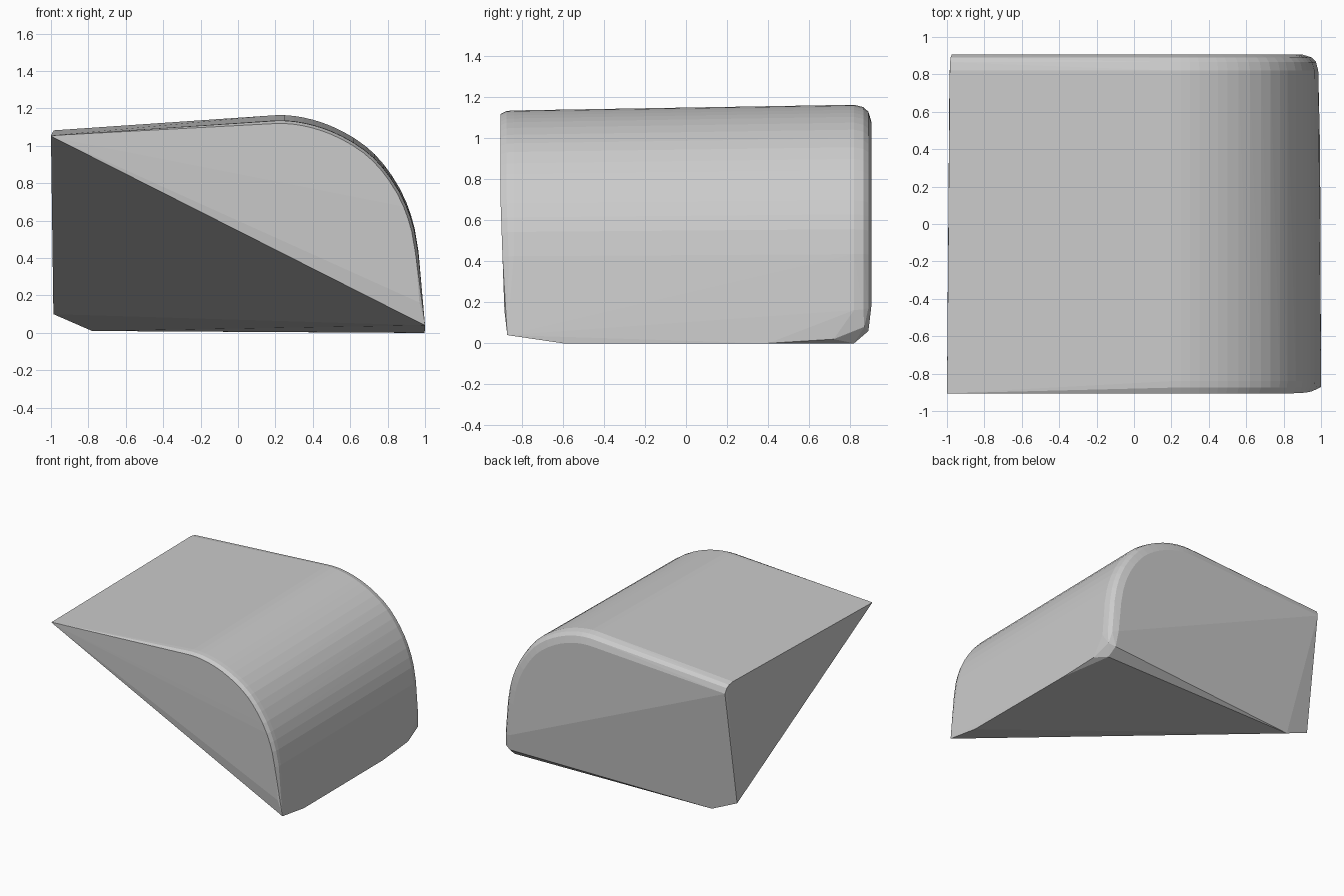
import bpy, bmesh, math
from mathutils import Vector

if "Cube" in bpy.data.objects:
    bpy.data.objects.remove(bpy.data.objects["Cube"])

# Outline of the top and the rounded right side, as (x, z)
outline = [(-0.985, 1.07), (0.2, 1.15), (0.25, 1.15), (0.3, 1.146), (0.35, 1.138),
           (0.4, 1.126), (0.45, 1.111), (0.5, 1.092), (0.56, 1.064), (0.62, 1.03),
           (0.68, 0.988), (0.73, 0.945), (0.78, 0.889), (0.82, 0.835), (0.865, 0.763),
           (0.9, 0.69), (0.925, 0.622), (0.945, 0.55), (0.965, 0.43), (0.985, 0.16)]
centre = Vector((0.2, 0.4))

# Rings across the depth: (y, inset of the outline), giving rounded rims
rings = [(-0.905, 0.016), (-0.875, 0.002), (-0.84, 0.0), (0.82, 0.0),
         (0.865, 0.012), (0.89, 0.035), (0.905, 0.085)]


def ring_points(y, inset):
    pts = []
    for x, z in outline:
        p = Vector((x, z))
        out = (p - centre).normalized()
        if x < 0:                       # the flat end only drops, with little sideways shift
            out = Vector((-0.12, 0.8))
        p -= out * inset
        z = p.y * (1 + 0.0145 * y)      # the top rises slightly to the back
        lean = 0.035 * max(0, 0.7 - z) if y < -0.86 else 0
        pts.append((p.x, y + lean, z))
    return pts


points = [p for y, inset in rings for p in ring_points(y, inset)]

# Corners of the slanted cut, the underside and the lower back rim
points += [(-1, -0.905, 1.055), (1, -0.872, 0.04), (0.998, -0.6, 0.0),
           (-0.987, 0.77, 0.1), (-0.78, 0.79, 0.01),
           (0.995, 0.4, 0.0), (0.985, 0.72, 0.02), (0.93, 0.82, 0.0),
           (0.97, 0.87, 0.08), (0.92, 0.89, 0.06)]

# Solid wedge block with flat facets
bm = bmesh.new()
for p in points:
    bm.verts.new(p)
bmesh.ops.convex_hull(bm, input=bm.verts)
bmesh.ops.delete(bm, geom=[v for v in bm.verts if not v.link_faces], context='VERTS')
bmesh.ops.dissolve_limit(bm, angle_limit=math.radians(0.5), verts=bm.verts, edges=bm.edges)
bmesh.ops.recalc_face_normals(bm, faces=bm.faces)
mesh = bpy.data.meshes.new("rounded_wedge")
bm.to_mesh(mesh)
bm.free()
block = bpy.data.objects.new("rounded_wedge", mesh)
bpy.context.collection.objects.link(block)

# Plain grey
grey = bpy.data.materials.new("light grey")
grey.diffuse_color = (0.6, 0.6, 0.6, 1)
grey.use_nodes = True
grey.node_tree.nodes["Principled BSDF"].inputs["Base Color"].default_value = grey.diffuse_color
mesh.materials.append(grey)
